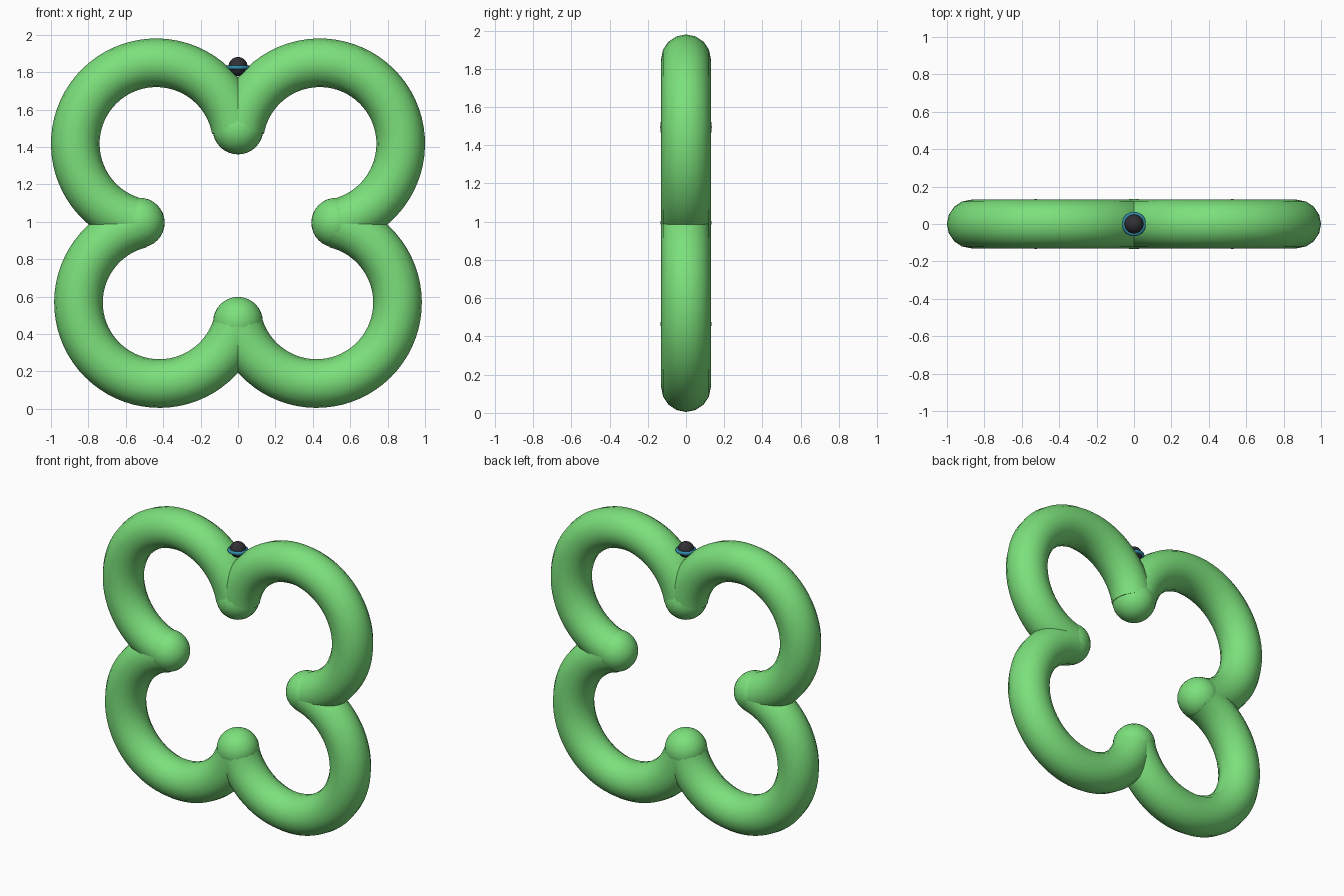
import bpy, bmesh
from math import sin, cos, pi, atan2

if "Cube" in bpy.data.objects:
    bpy.data.objects.remove(bpy.data.objects["Cube"])

R_TUBE = 0.13


def material(name, rgb):
    m = bpy.data.materials.new(name)
    m.diffuse_color = (*rgb, 1)
    m.use_nodes = True
    m.node_tree.nodes["Principled BSDF"].inputs["Base Color"].default_value = m.diffuse_color
    return m


GREEN = material("green", (0.2, 0.75, 0.2))
BLACK = material("black", (0.03, 0.03, 0.035))
TEAL = material("teal", (0.03, 0.25, 0.38))


def finish(ob, name, mat):
    ob.name = name
    ob.data.materials.append(mat)
    for p in ob.data.polygons:
        p.use_smooth = True
    return ob


def arc_tube(name, centre, start, end, steps=48, sides=16):
    """Round tube swept along an arc in the xz plane between two joint points."""
    cx, cz = centre
    a0 = atan2(start[1] - cz, start[0] - cx)
    a1 = atan2(end[1] - cz, end[0] - cx)
    # go the long way round, through the outside of the lobe
    sweep = a1 - a0
    sweep -= 2 * pi * (1 if sweep > 0 else -1) if abs(sweep) < pi else 0
    bm = bmesh.new()
    rings = []
    for i in range(steps + 1):
        a = a0 + sweep * i / steps
        ring = []
        for j in range(sides):
            t = 2 * pi * j / sides
            r = 0.433 + R_TUBE * cos(t)
            ring.append(bm.verts.new((cx + r * cos(a), R_TUBE * sin(t), cz + r * sin(a))))
        rings.append(ring)
    for p, q in zip(rings, rings[1:]):
        for j in range(sides):
            k = (j + 1) % sides
            bm.faces.new((p[j], p[k], q[k], q[j]))
    bm.faces.new(rings[0])
    bm.faces.new(rings[-1])
    bmesh.ops.recalc_face_normals(bm, faces=bm.faces)
    me = bpy.data.meshes.new(name)
    bm.to_mesh(me)
    bm.free()
    ob = bpy.data.objects.new(name, me)
    bpy.context.collection.objects.link(ob)
    finish(ob, name, GREEN)
    bpy.context.view_layer.objects.active = ob
    ob.select_set(True)
    bpy.ops.object.shade_smooth_by_angle(angle=pi / 4)
    ob.select_set(False)


def ball(name, loc, r, mat):
    bpy.ops.mesh.primitive_uv_sphere_add(segments=32, ring_count=16, radius=r, location=loc)
    finish(bpy.context.object, name, mat)
    bpy.context.object.select_set(False)


# Four lobes, with joint balls at the sides
for s, side in ((-1, "left"), (1, "right")):
    arc_tube("upper_lobe_" + side, (s * 0.437, 1.417), (0, 1.495), (s * 0.52, 0.995))
    arc_tube("lower_lobe_" + side, (s * 0.42, 0.568), (s * 0.52, 0.995), (0, 0.47))
    ball("joint_" + side, (s * 0.525, 0, 0.995), 0.133, GREEN)

# Joint balls at top and bottom
ball("joint_top", (0, 0, 1.495), 0.135, GREEN)
ball("joint_bottom", (0, 0, 0.465), 0.133, GREEN)

# Small bead with a ring in the top notch
ball("bead", (0, 0, 1.83), 0.051, BLACK)
bpy.ops.mesh.primitive_torus_add(major_radius=0.053, minor_radius=0.012,
                                 major_segments=32, minor_segments=10, location=(0, 0, 1.825))
finish(bpy.context.object, "bead_ring", TEAL)
